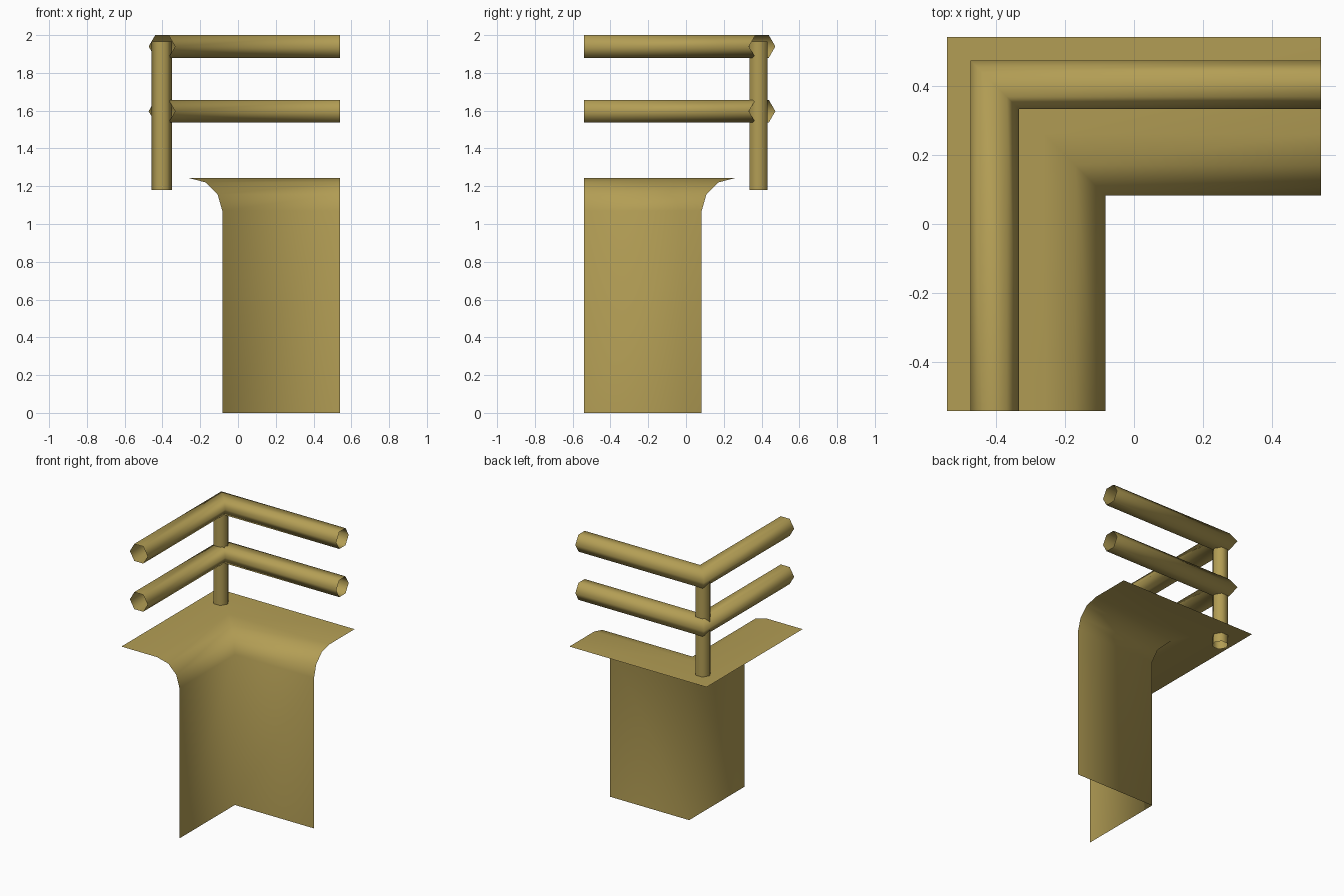
import bpy, math

if "Cube" in bpy.data.objects:
    bpy.data.objects.remove(bpy.data.objects["Cube"])

brass = bpy.data.materials.new("painted_ochre")
brass.diffuse_color = (0.45, 0.34, 0.09, 1)
brass.use_nodes = True
brass.node_tree.nodes["Principled BSDF"].inputs["Base Color"].default_value = brass.diffuse_color
END = 0.54  # where both legs of the corner stop


def make(name, verts, faces):
    mesh = bpy.data.meshes.new(name)
    mesh.from_pydata(verts, [], faces)
    mesh.polygons.foreach_set("use_smooth", [True] * len(faces))
    mesh.materials.append(brass)
    mesh.update()
    obj = bpy.data.objects.new(name, mesh)
    bpy.context.collection.objects.link(obj)
    return obj


def corner_sweep(name, profile, closed=False):
    """Sweep (offset, height) points round the mitred 90 degree corner."""
    verts = []
    for d, z in profile:
        verts += [(-d, -END, z), (-d, d, z), (END, d, z)]
    n = len(profile)
    faces = []
    for i in range(n if closed else n - 1):
        a, b = 3 * i, 3 * ((i + 1) % n)
        for j in range(2):
            faces.append((a + j, a + j + 1, b + j + 1, b + j))
    return make(name, verts, faces)


def hexagon(cx, cy, r):
    return [(cx + r * math.cos(k * math.pi / 3), cy + r * math.sin(k * math.pi / 3))
            for k in range(6)]


# Wall curving out into the flat walkway
corner_sweep("wall_and_ledge", [(0.083, 0), (0.083, 1.07), (0.108, 1.157),
                                (0.17, 1.22), (0.26, 1.243), (END, 1.243)])

# Two open hexagonal rails
for name, z in (("lower_rail", 1.597), ("top_rail", 1.94)):
    corner_sweep(name, hexagon(0.403, z, 0.07)[::-1], closed=True)

# Corner post, open tube
ring = hexagon(-0.403, 0.384, 0.054)
make("corner_post",
     [(x, y, z) for z in (1.18, 1.965) for x, y in ring],
     [(k, (k + 1) % 6, 6 + (k + 1) % 6, 6 + k) for k in range(6)])
